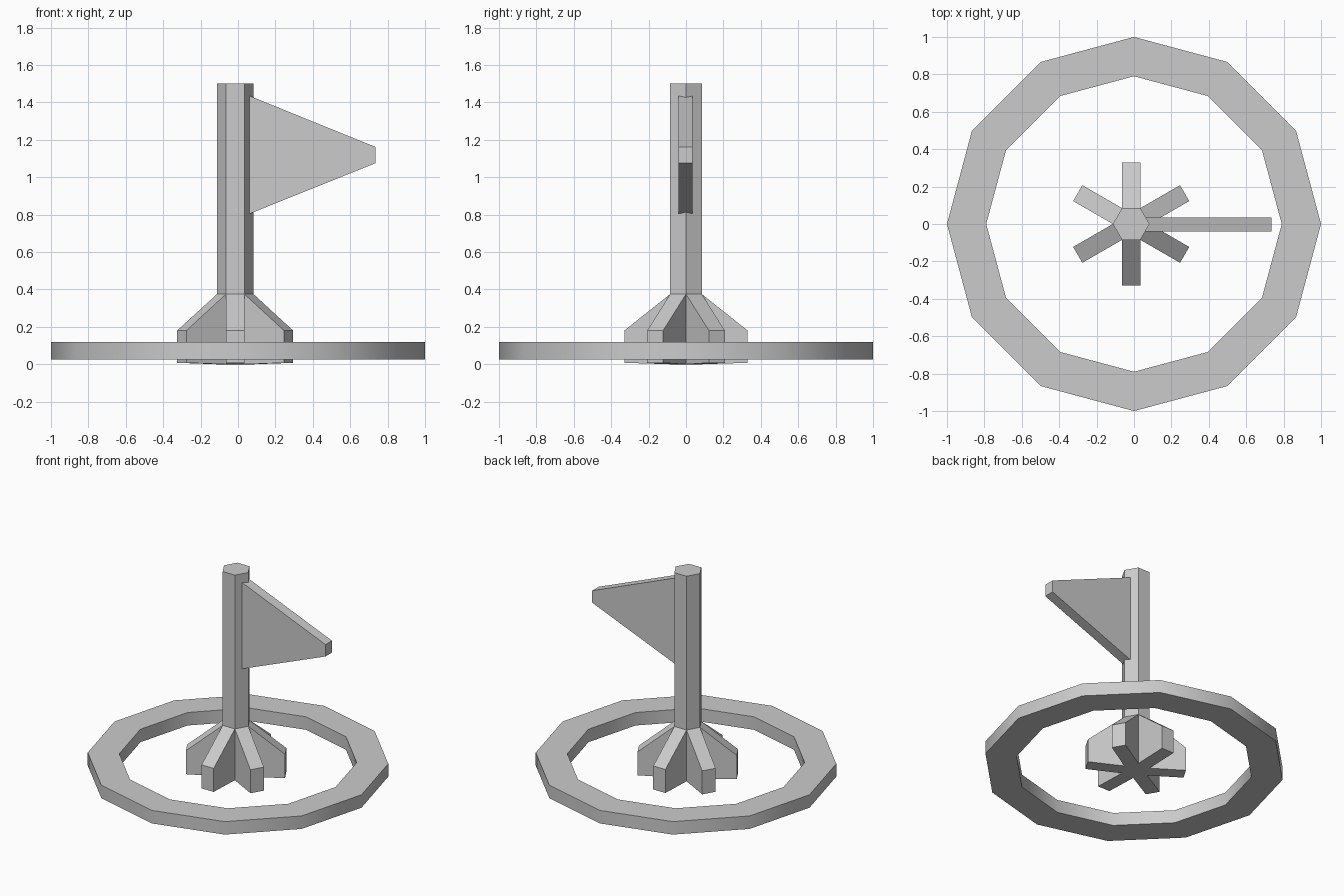
import bpy, bmesh
from math import cos, sin, pi, radians
from mathutils import Vector

if "Cube" in bpy.data.objects:
    bpy.data.objects.remove(bpy.data.objects["Cube"])


def finish(bm, name):
    bmesh.ops.recalc_face_normals(bm, faces=bm.faces)
    me = bpy.data.meshes.new(name)
    bm.to_mesh(me)
    bm.free()
    ob = bpy.data.objects.new(name, me)
    bpy.context.collection.objects.link(ob)
    return ob


def loop(bm, n, r, z, cx=0.0, cy=0.0):
    return [bm.verts.new((cx + r * cos(2 * pi * i / n), cy + r * sin(2 * pi * i / n), z))
            for i in range(n)]


def bridge(bm, a, b):
    n = len(a)
    return [bm.faces.new((a[i], a[(i + 1) % n], b[(i + 1) % n], b[i])) for i in range(n)]


# Twelve-sided base ring, with softly shaded walls
bm = bmesh.new()
section = [(1.0, 0.025), (1.0, 0.12), (0.79, 0.12), (0.79, 0.025)]
loops = [loop(bm, 12, r, z) for r, z in section]
for k in range(4):
    bridge(bm, loops[k], loops[(k + 1) % 4])
ring = finish(bm, "base_ring")
bpy.context.view_layer.objects.active = ring
ring.select_set(True)
bpy.ops.object.shade_smooth_by_angle(angle=radians(40))

# Hexagonal pole with six sloped feet extruded from its lower sides
PX, R, REACH = -0.015, 0.098, 0.33
bm = bmesh.new()
low, mid, top = [loop(bm, 6, R, z, PX) for z in (0.0, 0.375, 1.5)]
sides = bridge(bm, low, mid)
bridge(bm, mid, top)
bm.faces.new(top)
bm.faces.new(low[::-1])
feet = bmesh.ops.extrude_discrete_faces(bm, faces=sides)["faces"]
for f in feet:
    c = f.calc_center_median() - Vector((PX, 0, 0))
    c.z = 0
    push = c.normalized() * (REACH - c.length)
    for v in f.verts:
        v.co += push
        v.co.z = 0.18 if v.co.z > 0.2 else 0.008
finish(bm, "pole_with_feet")

# Pennant, rooted inside the pole
outline = [(0.0, 0.78), (0.735, 1.075), (0.735, 1.162), (0.0, 1.46)]
bm = bmesh.new()
front, back = [[bm.verts.new((x, y, z)) for x, z in outline] for y in (-0.039, 0.036)]
bridge(bm, front, back)
bm.faces.new(front)
bm.faces.new(back[::-1])
finish(bm, "flag")
